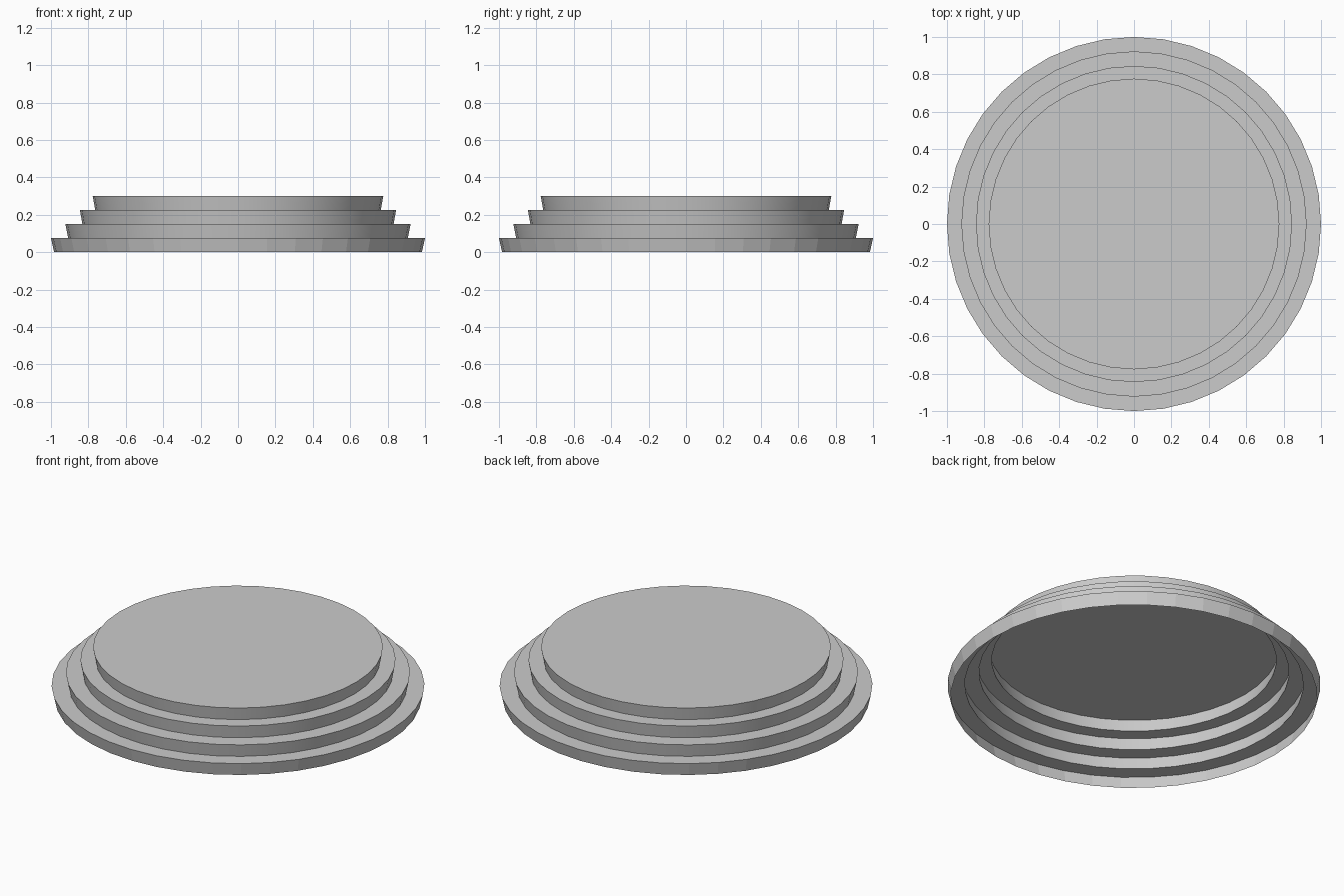
import bpy, bmesh
from math import sin, cos, tau, radians

if "Cube" in bpy.data.objects:
    bpy.data.objects.remove(bpy.data.objects["Cube"])

SIDES = 40
STEP_H = 0.075
# (foot radius, lip radius) of each outward-leaning riser, bottom to top
STEPS = [(0.983, 1.0), (0.908, 0.923), (0.832, 0.845), (0.763, 0.777)]

bm = bmesh.new()


def ring(r, z):
    return [bm.verts.new((r * cos(tau * i / SIDES), r * sin(tau * i / SIDES), z))
            for i in range(SIDES)]


def bridge(a, b, smooth):
    for i in range(SIDES):
        j = (i + 1) % SIDES
        bm.faces.new((a[i], a[j], b[j], b[i])).smooth = smooth


# Stepped shell, open underneath: smooth risers joined by flat treads
lip = None
for n, (foot_r, lip_r) in enumerate(STEPS):
    foot = ring(foot_r, n * STEP_H)
    if lip:
        bridge(lip, foot, False)
    lip = ring(lip_r, (n + 1) * STEP_H)
    bridge(foot, lip, n > 0)  # lowest riser stays faceted

# Top platform
bm.faces.new(lip)

# Keep the step edges crisp
bm.normal_update()
for e in bm.edges:
    if len(e.link_faces) == 2 and e.calc_face_angle() > radians(30):
        e.smooth = False

mesh = bpy.data.meshes.new("stepped_round_base")
bm.to_mesh(mesh)
bm.free()

# Mid-grey finish
grey = bpy.data.materials.new("mid_grey")
grey.diffuse_color = (0.54, 0.54, 0.54, 1)
grey.use_nodes = True
grey.node_tree.nodes["Principled BSDF"].inputs["Base Color"].default_value = grey.diffuse_color
mesh.materials.append(grey)

obj = bpy.data.objects.new("stepped_round_base", mesh)
bpy.context.collection.objects.link(obj)
